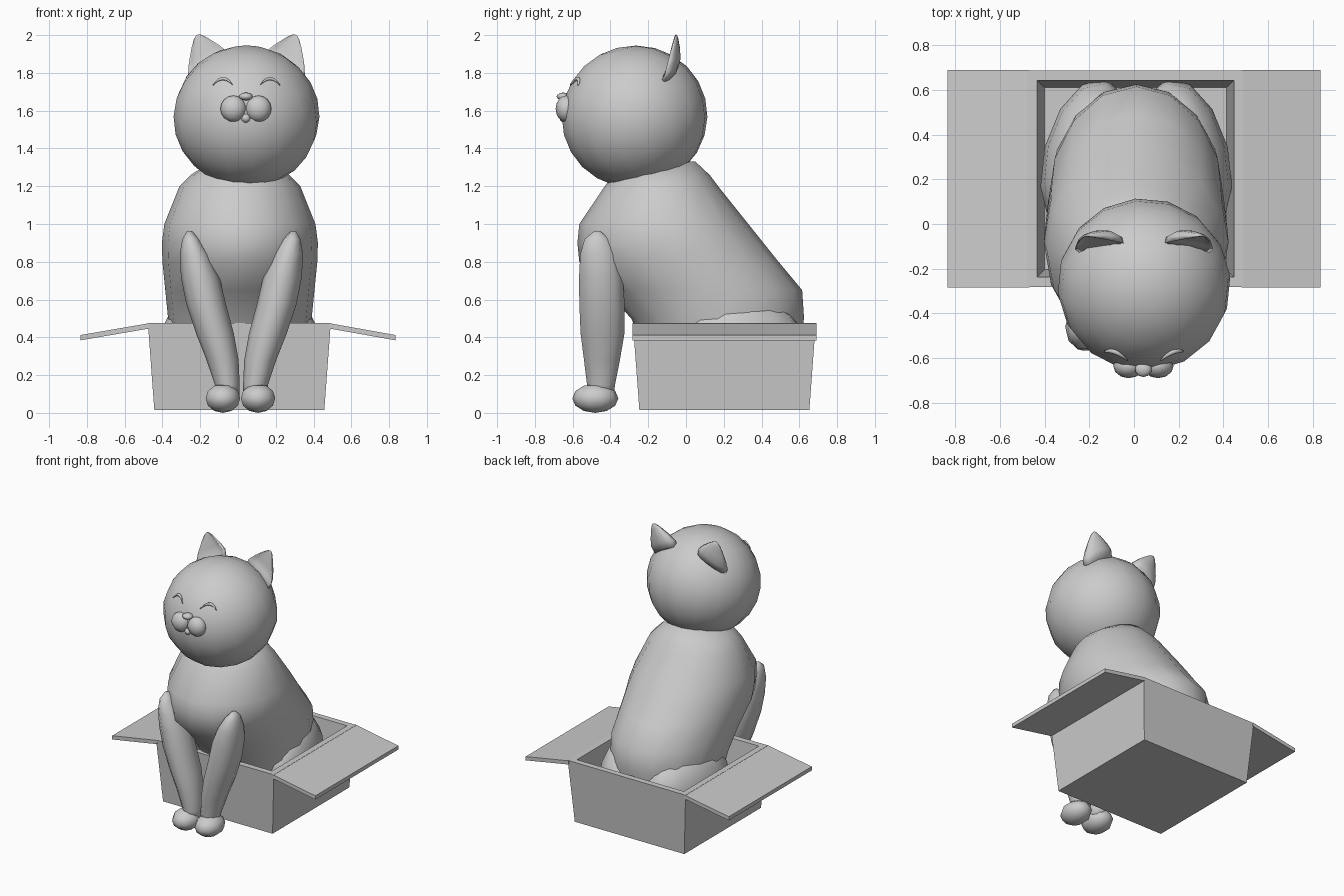
import bpy, bmesh
from math import sin, cos, pi, sqrt
from mathutils import Matrix, Vector

cube = bpy.data.objects.get("Cube")
if cube:
    bpy.data.objects.remove(cube, do_unlink=True)

grey = bpy.data.materials.new("plain grey")
grey.use_nodes = True
colour = (0.6, 0.6, 0.6, 1)
grey.diffuse_color = colour
grey.node_tree.nodes["Principled BSDF"].inputs["Base Color"].default_value = colour


def finish(bm, name, smooth=True):
    bmesh.ops.recalc_face_normals(bm, faces=bm.faces)
    for f in bm.faces:
        f.smooth = smooth
    me = bpy.data.meshes.new(name)
    bm.to_mesh(me)
    bm.free()
    me.materials.append(grey)
    ob = bpy.data.objects.new(name, me)
    bpy.context.collection.objects.link(ob)
    return ob


def loft(name, rings, smooth=True):
    """Skin a list of point rings and cap both ends."""
    bm = bmesh.new()
    rows = [[bm.verts.new(p) for p in ring] for ring in rings]
    n = len(rows[0])
    for a, b in zip(rows, rows[1:]):
        for i in range(n):
            j = (i + 1) % n
            bm.faces.new((a[i], a[j], b[j], b[i]))
    bm.faces.new(rows[0])
    bm.faces.new(rows[-1])
    return finish(bm, name, smooth)


def oval(x, y, z, rx, ry, n=14):
    return [(x + rx * cos(2 * pi * i / n), y + ry * sin(2 * pi * i / n), z) for i in range(n)]


def ball(name, centre, radii, yaw=0, pitch=0, u=12, v=8):
    bm = bmesh.new()
    m = (Matrix.Translation(centre) @ Matrix.Rotation(yaw, 4, 'Z')
         @ Matrix.Rotation(pitch, 4, 'X') @ Matrix.Diagonal((*radii, 1)))
    bmesh.ops.create_uvsphere(bm, u_segments=u, v_segments=v, radius=1, matrix=m)
    return finish(bm, name)


# Open carton with tapered walls
BX, BY = 0.007, 0.203


def square(h, z):
    return [(BX + sx * h, BY + sy * h, z) for sx, sy in ((-1, -1), (1, -1), (1, 1), (-1, 1))]


loft("carton", [square(0.45, 0.015), square(0.484, 0.475),
                square(0.44, 0.475), square(0.407, 0.045)], False)

# Side flaps sloping outwards
for side, s in (("left", 1), ("right", -1)):
    hinge, tip = BX + s * 0.475, s * 0.835
    ends = []
    for y in (BY - 0.487, BY + 0.487):
        ends.append([(hinge, y, 0.475), (tip, y, 0.412), (tip, y, 0.384), (hinge, y, 0.447)])
    loft(side + "_flap", ends, False)

# Torso: height, front, back, half width
torso = [(0.08, -0.12, 0.48, 0.25), (0.3, -0.2, 0.59, 0.35), (0.5, -0.29, 0.625, 0.38),
         (0.65, -0.43, 0.615, 0.395), (0.8, -0.565, 0.49, 0.41), (0.9, -0.575, 0.41, 0.413),
         (1.0, -0.565, 0.33, 0.4), (1.2, -0.43, 0.17, 0.32), (1.26, -0.39, 0.125, 0.26),
         (1.33, -0.32, 0.05, 0.15)]
loft("torso", [oval(0.01, (f + b) / 2, z, w, (b - f) / 2, 16) for z, f, b, w in torso])

# Head
HC, HR = Vector((0.045, -0.272, 1.568)), Vector((0.388, 0.388, 0.376))
ball("head", HC, HR, yaw=0.1, pitch=0.25, u=16, v=12)

# Front legs, paws and haunches: height, offset, half width, centre depth, half depth
leg = [(0.08, 0.07, 0.06, -0.45, 0.07), (0.15, 0.075, 0.066, -0.45, 0.078),
       (0.28, 0.1, 0.085, -0.445, 0.1), (0.42, 0.14, 0.1, -0.442, 0.122),
       (0.58, 0.188, 0.105, -0.445, 0.126), (0.72, 0.218, 0.102, -0.45, 0.122),
       (0.84, 0.248, 0.078, -0.46, 0.105), (0.92, 0.268, 0.045, -0.47, 0.07),
       (0.96, 0.275, 0.015, -0.47, 0.02)]
for side, s in (("left", 1), ("right", -1)):
    loft(side + "_front_leg", [oval(0.018 + s * o, y, z, w, d, 10) for z, o, w, y, d in leg])
    ball(side + "_paw", (0.013 + s * 0.093, -0.48, 0.077), (0.096, 0.122, 0.077), u=10, v=6)
    ball(side + "_haunch", (0.01 + s * 0.225, 0.3, 0.33), (0.19, 0.36, 0.285),
         yaw=s * 0.25, pitch=-0.05, u=12, v=8)

# Ears: cupped cones leaning back
for side, s in (("left", 1), ("right", -1)):
    base = Vector((HC.x + s * 0.185, -0.085, 1.81))
    tip = Vector((HC.x + s * 0.262, -0.055, 2.0))
    across = Vector((s * 0.105, -0.015, -0.06))
    depth = Vector((0, 0.07, 0.03))
    rings = []
    for t, w in ((0, 0.95), (0.25, 1), (0.5, 0.78), (0.8, 0.42), (0.95, 0.2), (1, 0.06)):
        c = base.lerp(tip, t)
        ring = []
        for i in range(12):
            a = 2 * pi * i / 12
            d = sin(a) if sin(a) > 0 else sin(a) * (0.75 if t < 0.1 else -0.1)
            if 0 < t and sin(a) < -0.1:
                d = 0.25 * -sin(a)
            ring.append(c + across * w * cos(a) + depth * (w * d - 0.3 * w))
        rings.append(ring)
    loft(side + "_ear", rings)

# Muzzle
for side, s in (("left", 1), ("right", -1)):
    ball(side + "_muzzle", (0.042 + s * 0.066, -0.635, 1.61), (0.069, 0.055, 0.07), u=12, v=8)
ball("nose", (0.042, -0.65, 1.675), (0.038, 0.035, 0.021), u=10, v=6)
ball("chin", (0.042, -0.635, 1.56), (0.028, 0.035, 0.026), u=10, v=6)

# Closed smiling eyes: thin crescents following the head
for side, s in (("left", 1), ("right", -1)):
    rings = []
    for i in range(9):
        k = i / 4 - 1
        x, z = s * 0.125 + k * 0.052, 0.168 + 0.034 * (1 - k * k)
        y = HC.y - HR.y * sqrt(1 - (x / HR.x) ** 2 - (z / HR.z) ** 2)
        r = 0.003 + 0.007 * (1 - k * k)
        rings.append([(HC.x + x, y + 1.2 * r * cos(a * pi / 3), HC.z + z + r * sin(a * pi / 3))
                      for a in range(6)])
    loft(side + "_eye", rings)
